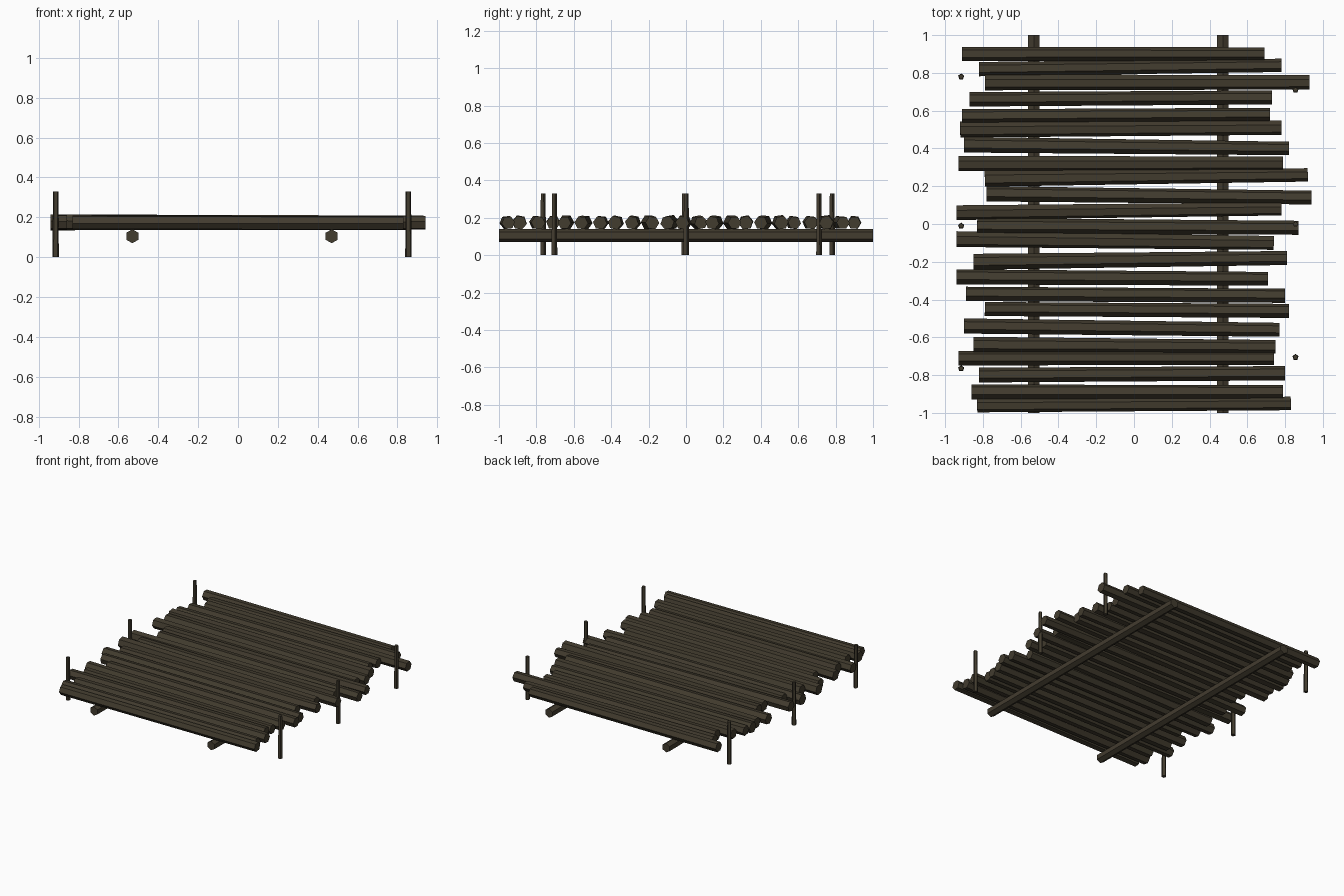
import bpy, bmesh, math, random
from mathutils import Vector

random.seed(4)
cube = bpy.data.objects.get("Cube")
if cube:
    bpy.data.objects.remove(cube)


def material(name, rgb):
    mat = bpy.data.materials.new(name)
    mat.use_nodes = True
    color = (*rgb, 1)
    mat.diffuse_color = color
    mat.node_tree.nodes["Principled BSDF"].inputs["Base Color"].default_value = color
    return mat


wood = material("dark brown wood", (0.055, 0.045, 0.028))


def pole(name, start, end, r_start, r_end, sides, roll=0.0):
    """Flat-sided tapered pole between two points."""
    start, end = Vector(start), Vector(end)
    axis = (end - start).normalized()
    ref = Vector((0, 1, 0)) if abs(axis.z) > 0.5 else Vector((0, 0, 1))
    u = (ref - axis * ref.dot(axis)).normalized()
    v = axis.cross(u)
    bm = bmesh.new()
    rings = []
    for centre, r in ((start, r_start), (end, r_end)):
        ring = []
        for i in range(sides):
            a = roll + math.tau * i / sides
            ring.append(bm.verts.new(centre + (u * math.cos(a) + v * math.sin(a)) * r))
        rings.append(ring)
    low, high = rings
    for i in range(sides):
        j = (i + 1) % sides
        bm.faces.new((low[i], low[j], high[j], high[i]))
    bm.faces.new(low[::-1])
    bm.faces.new(high)
    mesh = bpy.data.meshes.new(name)
    bm.to_mesh(mesh)
    bm.free()
    mesh.materials.append(wood)
    obj = bpy.data.objects.new(name, mesh)
    bpy.context.collection.objects.link(obj)


# Two long bearers running front to back
for side, x in (("right", -0.53), ("left", 0.47)):
    pole(f"{side}_bearer", (x, -1, 0.105), (x, 1, 0.105), 0.035, 0.035, 6)

# Deck logs: x start, x end, y start, y end (hundredths)
logs = (
    (-91, 69, 90, 90), (-82, 78, 82, 84), (-79, 93, 75, 75), (-87, 73, 66, 67),
    (-91, 72, 57, 58), (-92, 78, 50, 51), (-90, 82, 42, 40), (-93, 79, 32, 32),
    (-79, 92, 24, 26), (-78, 94, 16, 14), (-94, 78, 6, 8), (-83, 87, -1, -2),
    (-94, 74, -8, -10), (-85, 81, -20, -18), (-94, 71, -28, -29),
    (-89, 80, -37, -38), (-79, 82, -45, -46), (-90, 77, -54, -56),
    (-85, 75, -64, -65), (-93, 74, -71, -71), (-82, 80, -80, -79),
    (-86, 79, -89, -89), (-83, 83, -96, -95),
)
for n, log in enumerate(logs, 1):
    x0, x1, y0, y1 = (c / 100 for c in log)
    r0 = random.uniform(0.037, 0.043)
    r1 = random.uniform(0.035, 0.039)
    pole(f"deck_log_{n}", (x0, y0, 0.175), (x1, y1, 0.173), r0, r1, 6,
         math.radians(30 + random.uniform(-14, 14)))

# Upright stakes along both edges
for side, x, ys in (("right", -0.915, (-0.765, -0.01, 0.78)),
                    ("left", 0.855, (-0.705, 0, 0.71))):
    for place, y in zip(("front", "middle", "back"), ys):
        pole(f"{side}_{place}_stake", (x, y, 0), (x, y, 0.33), 0.017, 0.014, 5)
